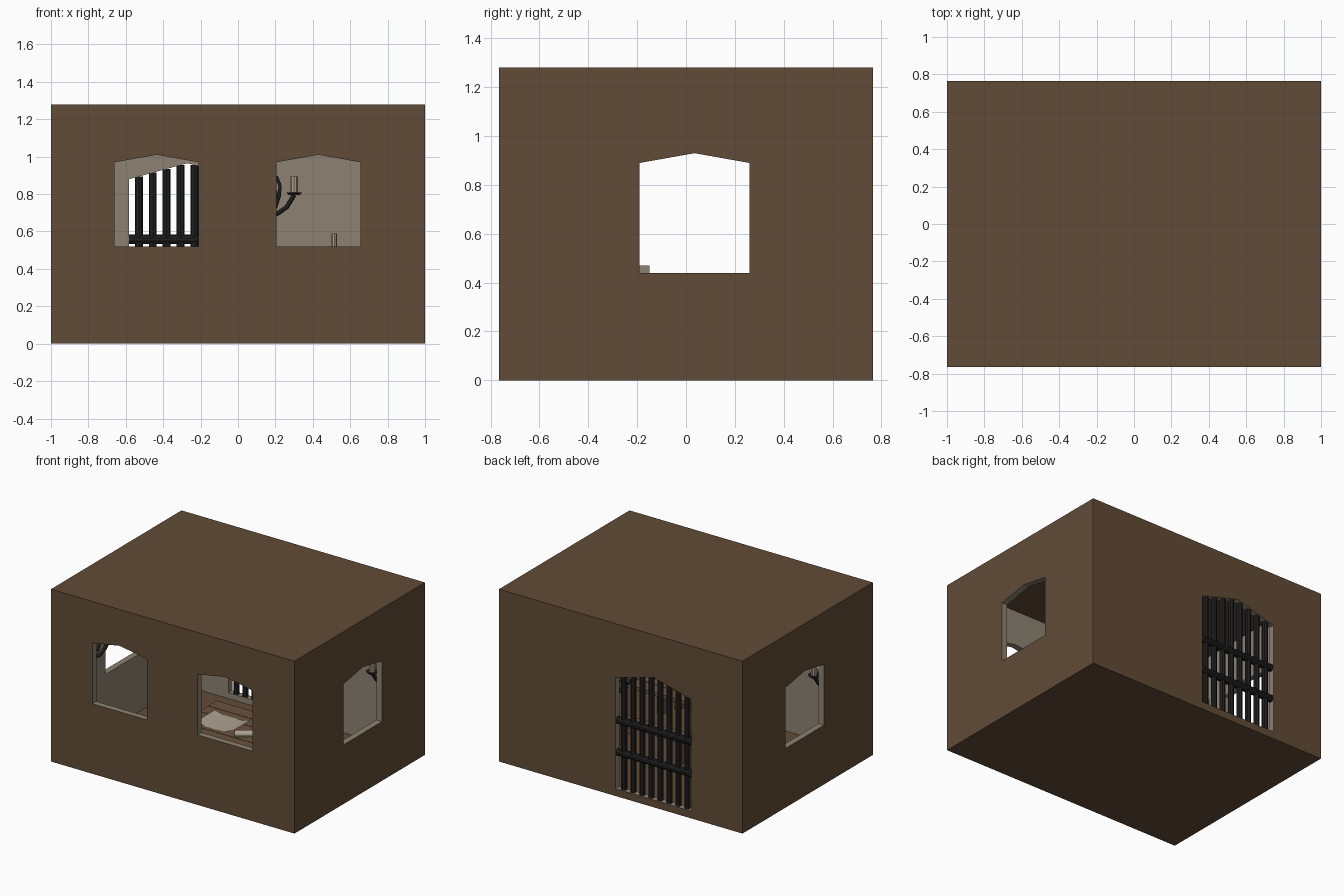
import bpy, bmesh, math
from mathutils import Vector

if "Cube" in bpy.data.objects:
    bpy.data.objects.remove(bpy.data.objects["Cube"])

W, D, H, T = 1.0, 0.765, 1.28, 0.045   # half width, half depth, height, wall thickness


def mat(name, r, g, b):
    m = bpy.data.materials.new(name)
    m.diffuse_color = (r, g, b, 1)
    m.use_nodes = True
    m.node_tree.nodes["Principled BSDF"].inputs["Base Color"].default_value = m.diffuse_color
    return m


BROWN = mat("earth_brown", 0.120, 0.070, 0.038)
STONE = mat("stone_beige", 0.270, 0.225, 0.170)
IRON = mat("dark_iron", 0.014, 0.014, 0.015)
WOOD = mat("table_wood", 0.150, 0.085, 0.048)
WAX = mat("candle_wax", 0.400, 0.340, 0.255)
PAPER = mat("parchment", 0.420, 0.365, 0.285)


def obj(name, bm, *mats):
    bmesh.ops.recalc_face_normals(bm, faces=bm.faces)
    me = bpy.data.meshes.new(name)
    bm.to_mesh(me)
    bm.free()
    for m in mats:
        me.materials.append(m)
    o = bpy.data.objects.new(name, me)
    bpy.context.collection.objects.link(o)
    return o


def box(name, lo, hi, m):
    bm = bmesh.new()
    bmesh.ops.create_cube(bm, size=1)
    for v in bm.verts:
        v.co = [lo[i] + (v.co[i] + 0.5) * (hi[i] - lo[i]) for i in range(3)]
    return obj(name, bm, m)


def rod(name, a, b, r, m, sides=10, r2=None):
    a, b = Vector(a), Vector(b)
    bm = bmesh.new()
    bmesh.ops.create_cone(bm, cap_ends=True, segments=sides, radius1=r,
                          radius2=r if r2 is None else r2, depth=(b - a).length)
    q = (b - a).to_track_quat('Z', 'Y')
    for v in bm.verts:
        v.co = q @ v.co + (a + b) / 2
    return obj(name, bm, m)


def tube(name, pts, r, m):
    cu = bpy.data.curves.new(name, 'CURVE')
    cu.dimensions = '3D'
    cu.bevel_depth, cu.bevel_resolution, cu.use_fill_caps = r, 1, True
    s = cu.splines.new('POLY')
    s.points.add(len(pts) - 1)
    for p, c in zip(s.points, pts):
        p.co = (*c, 1)
    cu.materials.append(m)
    o = bpy.data.objects.new(name, cu)
    bpy.context.collection.objects.link(o)
    return o


def arch_cutter(name, along, c, half, z0, z1, peak, wall):
    """Pointed opening; 'along' is the wall's axis, 'wall' its outer position."""
    prof = [(-half, z0), (half, z0), (half, z1), (0, peak), (-half, z1)]
    bm = bmesh.new()

    def ring(off):
        w = wall + off
        return [bm.verts.new((c + u, w, z) if along == 'x' else (w, c + u, z)) for u, z in prof]
    f, b = ring(-0.1), ring(0.1)
    bm.faces.new(f)
    bm.faces.new(b[::-1])
    for i in range(5):
        j = (i + 1) % 5
        bm.faces.new((f[i], b[i], b[j], f[j]))
    o = obj(name, bm)
    o.hide_render = True
    return o


# room shell: hollow box with window and door openings
room = box("room_shell", (-W, -D, 0), (W, D, H), BROWN)
room.data.materials.append(STONE)
cutters = [box("hollow_cutter", (-W + T, -D + T, 0.012), (W - T, D - T, H - 0.01), BROWN),
           arch_cutter("front_window_cutter_left", 'x', -0.435, 0.225, 0.52, 0.97, 1.01, -D),
           arch_cutter("front_window_cutter_right", 'x', 0.43, 0.225, 0.52, 0.97, 1.01, -D),
           arch_cutter("right_window_cutter", 'y', 0.035, 0.225, 0.44, 0.89, 0.93, W),
           arch_cutter("left_window_cutter", 'y', 0.035, 0.225, 0.44, 0.89, 0.93, -W),
           arch_cutter("door_cutter", 'x', -0.27, 0.312, 0.055, 0.88, 0.965, D)]
for c in cutters:
    c.hide_render = True
    md = room.modifiers.new(c.name, 'BOOLEAN')
    md.operation, md.solver, md.object = 'DIFFERENCE', 'EXACT', c
dg = bpy.context.evaluated_depsgraph_get()
me = bpy.data.meshes.new_from_object(room.evaluated_get(dg))
room.modifiers.clear()
room.data = me
me.materials.clear()
me.materials.append(BROWN)
me.materials.append(STONE)
for c in cutters:
    bpy.data.objects.remove(c)
# outer faces, floor and ceiling brown; inner walls and reveals stone
for p in me.polygons:
    x, y, z = p.center
    outer = abs(x) > W - 0.002 or abs(y) > D - 0.002 or z < 0.02 or z > H - 0.02
    p.material_index = 0 if outer else 1

# door grille
for i in range(8):
    x = -0.53 + 0.0743 * i
    top = 0.965 - abs(x + 0.27) / 0.312 * 0.085
    rod(f"door_bar_{i}", (x, 0.738, 0.055), (x, 0.738, top), 0.021, IRON, 8)
for i, z in enumerate((0.32, 0.558)):
    rod(f"door_crossbar_{i}", (-0.582, 0.74, z), (0.042, 0.74, z), 0.026, IRON, 10)


# two-armed wall sconces with candles
def sconce(name, origin, u, n):
    o, u, n, up = Vector(origin), Vector(u), Vector(n), Vector((0, 0, 1))

    def P(a, b, c):
        return o + u * a + n * b + up * c
    rod(name + "_plate", P(0, 0, 0), P(0, 0.015, 0), 0.045, IRON, 12)
    tube(name + "_stem", [P(0, 0.02, -0.14), P(0, 0.03, 0), P(0, 0.02, 0.13)], 0.012, IRON)
    for s in (-1, 1):
        tube(name + "_arm", [P(0, 0.03, -0.1), P(s * .04, .05, -0.1), P(s * .09, .06, -0.065),
                             P(s * .13, .07, 0)], 0.013, IRON)
        tube(name + "_scroll", [P(s * .035, .04, .1), P(s * .055, .045, .05),
                                P(s * .05, .045, -.01), P(s * .03, .04, -.07)], 0.009, IRON)
        rod(name + "_dish", P(s * .13, .07, 0), P(s * .13, .07, .014), 0.03, IRON, 12, 0.043)
        rod(name + "_candle", P(s * .13, .07, .01), P(s * .13, .07, .1), 0.022, WAX, 10)


sconce("back_sconce", (0.17, D - T, 0.795), (1, 0, 0), (0, -1, 0))
sconce("left_sconce", (-W + T, -0.37, 0.75), (0, 1, 0), (1, 0, 0))
sconce("right_sconce", (W - T, 0.44, 0.75), (0, 1, 0), (-1, 0, 0))

# plank table
for i in range(5):
    y = -0.55 + 0.104 * i
    box(f"table_plank_{i}", (-0.15, y, 0.375), (0.6, y + 0.1, 0.4), WOOD)
for x in (-0.1, 0.51):
    for y in (-0.5, -0.12):
        box("table_leg", (x, y, 0.01), (x + 0.045, y + 0.045, 0.375), WOOD)
    box("table_brace", (x, -0.5, 0.32), (x + 0.045, -0.08, 0.375), WOOD)

# benches
for y in (-0.69, 0.06):
    box("bench_seat", (-0.1, y, 0.2), (0.55, y + 0.12, 0.225), WOOD)
    for x in (-0.05, 0.46):
        box("bench_leg", (x, y + 0.01, 0.01), (x + 0.04, y + 0.11, 0.2), WOOD)

# things on the table: curled parchment, rolled scroll, book, candle
bm = bmesh.new()
rows = [(-0.15, 0.022), (-0.08, 0.004), (0.0, 0.003), (0.08, 0.006), (0.15, 0.03)]
vs = [[bm.verts.new((0.1 + u, y, 0.4 + h)) for u, h in rows] for y in (-0.42, -0.2)]
for i in range(4):
    bm.faces.new((vs[0][i], vs[0][i + 1], vs[1][i + 1], vs[1][i]))
obj("parchment_sheet", bm, PAPER)
rod("rolled_scroll", (0.28, -0.44, 0.425), (0.42, -0.34, 0.425), 0.024, PAPER, 12)
box("book", (0.4, -0.26, 0.4), (0.55, -0.15, 0.47), STONE)
rod("table_candle_dish", (0.515, -0.42, 0.4), (0.515, -0.42, 0.412), 0.035, IRON, 12, 0.045)
rod("table_candle", (0.515, -0.42, 0.41), (0.515, -0.42, 0.59), 0.016, WAX, 10)
